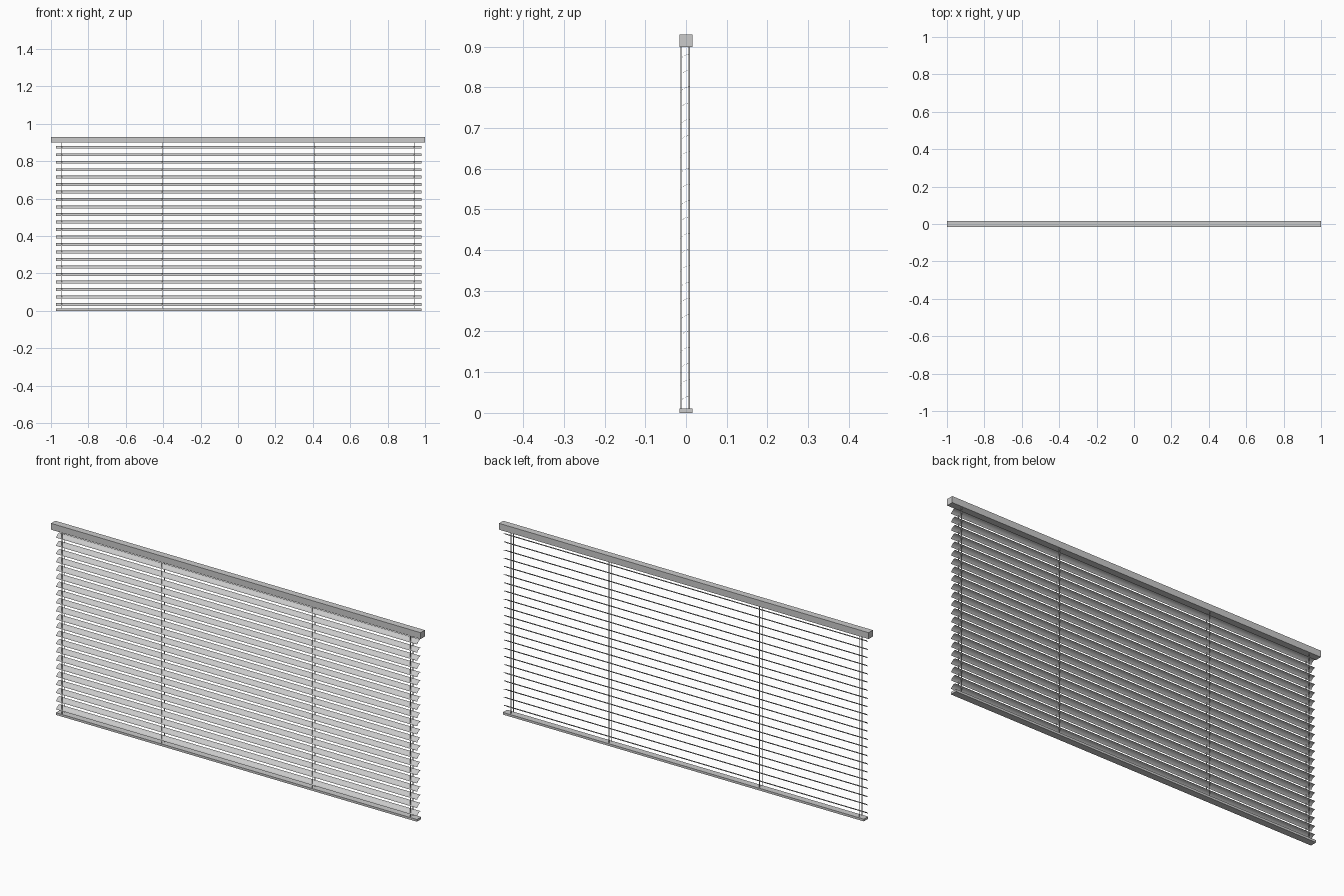
import bpy, bmesh

if "Cube" in bpy.data.objects:
    bpy.data.objects.remove(bpy.data.objects["Cube"])

X0, X1 = -0.974, 0.98


def obj_from_bmesh(name, bm):
    bmesh.ops.recalc_face_normals(bm, faces=bm.faces)
    me = bpy.data.meshes.new(name)
    bm.to_mesh(me)
    bm.free()
    ob = bpy.data.objects.new(name, me)
    bpy.context.collection.objects.link(ob)
    return ob


def box(name, lo, hi):
    bm = bmesh.new()
    bmesh.ops.create_cube(bm, size=1)
    for v in bm.verts:
        for i in range(3):
            v.co[i] = lo[i] if v.co[i] < 0 else hi[i]
    return obj_from_bmesh(name, bm)


# Head rail and bottom rail
box("head_rail", (-1, -0.0165, 0.899), (1, 0.0165, 0.93))
box("bottom_rail", (X0, -0.0165, 0), (X1, 0.0165, 0.011))

# Curved slats: a thin closed arc profile extruded along x
arc = [(-0.015, -0.013), (-0.0105, -0.007), (-0.0045, -0.0022),
       (0.0025, 0.0008), (0.010, 0.002)]
t = 0.0006
profile = arc + [(y, z - t) for y, z in reversed(arc)]
bm = bmesh.new()
a = [bm.verts.new((X0, y, z)) for y, z in profile]
b = [bm.verts.new((X1, y, z)) for y, z in profile]
n = len(profile)
for i in range(n):
    j = (i + 1) % n
    bm.faces.new((a[i], a[j], b[j], b[i]))
# end caps as quads
for ring in (a, b):
    for i in range(len(arc) - 1):
        bm.faces.new((ring[i], ring[i + 1], ring[n - 2 - i], ring[n - 1 - i]))
slat = obj_from_bmesh("slat", bm)
for p in slat.data.polygons:
    p.use_smooth = len(p.vertices) == 4 and abs(p.normal.x) < 0.5
slat.data.set_sharp_from_angle(angle=0.7)
for k in range(22):
    ob = slat if k == 0 else bpy.data.objects.new("slat", slat.data)
    if k:
        bpy.context.collection.objects.link(ob)
    ob.location.z = 0.04 * (k + 1)

# Ladder cords in front of and behind the slats
r = 0.0013
for x in (-0.943, -0.404, 0.411, 0.942):
    for side, y in (("front", -0.0125), ("back", 0.008)):
        box("cord_" + side, (x - r, y - r, 0.008), (x + r, y + r, 0.902))
